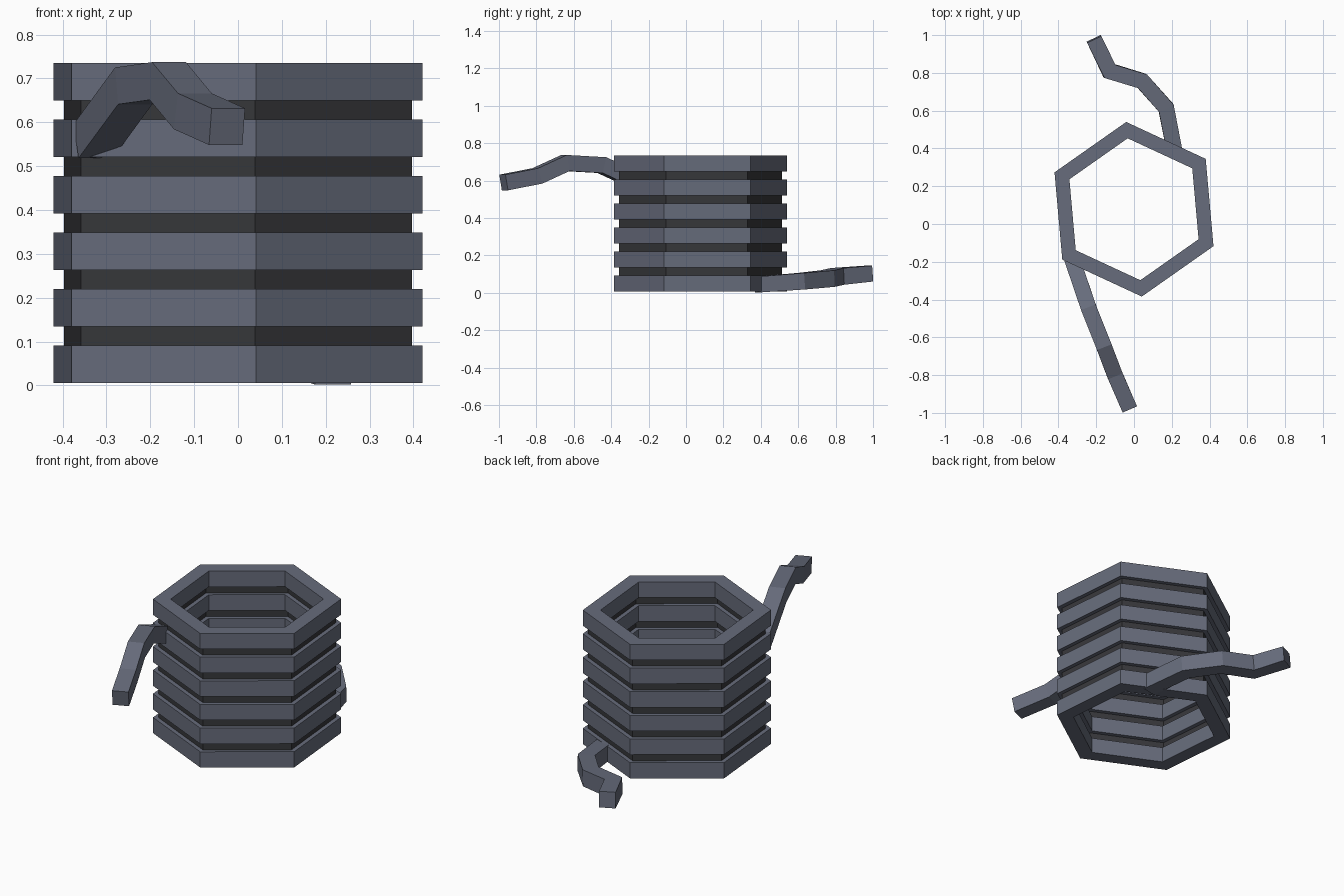
import bpy, bmesh, math
from mathutils import Vector

if "Cube" in bpy.data.objects:
    bpy.data.objects.remove(bpy.data.objects["Cube"])


def material(name, rgb):
    m = bpy.data.materials.new(name)
    m.diffuse_color = (*rgb, 1)
    m.use_nodes = True
    m.node_tree.nodes["Principled BSDF"].inputs["Base Color"].default_value = m.diffuse_color
    return m


ROPE = material("slate grey", (0.135, 0.15, 0.20))
DARK = material("charcoal", (0.038, 0.039, 0.043))
CENTRE = Vector((0, 0.078, 0))
TURN = math.radians(35.1)


def finish(name, bm, mat):
    bmesh.ops.recalc_face_normals(bm, faces=bm.faces)
    me = bpy.data.meshes.new(name)
    bm.to_mesh(me)
    bm.free()
    me.materials.append(mat)
    ob = bpy.data.objects.new(name, me)
    bpy.context.collection.objects.link(ob)
    return ob


def hex_ring(name, r_in, r_out, z0, z1, mat):
    """Six-sided tube with a rectangular section."""
    bm = bmesh.new()
    sections = []
    for i in range(6):
        a = TURN + i * math.pi / 3
        d = Vector((math.cos(a), math.sin(a), 0))
        sections.append([bm.verts.new(CENTRE + d * r + Vector((0, 0, z)))
                         for r, z in ((r_in, z0), (r_out, z0), (r_out, z1), (r_in, z1))])
    for i in range(6):
        a, b = sections[i], sections[(i + 1) % 6]
        for k in range(4):
            bm.faces.new((a[k], b[k], b[(k + 1) % 4], a[(k + 1) % 4]))
    return finish(name, bm, mat)


def rope_tail(name, points, w, h, mat):
    """Square rope swept along points with mitred joints."""
    pts = [Vector(p) for p in points]
    bm = bmesh.new()
    rows = []
    for i, p in enumerate(pts):
        t0 = (p - pts[i - 1]).normalized() if i else (pts[1] - p).normalized()
        t1 = (pts[i + 1] - p).normalized() if i < len(pts) - 1 else t0
        t = (t0 + t1).normalized()
        side = t.cross(Vector((0, 0, 1))).normalized()
        up = side.cross(t)
        mitre = 1 / max(t.dot(t0), 0.7)
        flat0, flat = Vector((t0.x, t0.y)).normalized(), Vector((t.x, t.y)).normalized()
        ws = w / 2 / max(flat0.dot(flat), 0.7)
        hs = h / 2 * min(mitre, 1.05)
        rows.append([bm.verts.new(p + side * x * ws + up * y * hs)
                     for x, y in ((-1, -1), (1, -1), (1, 1), (-1, 1))])
    for a, b in zip(rows, rows[1:]):
        for k in range(4):
            bm.faces.new((a[k], b[k], b[(k + 1) % 4], a[(k + 1) % 4]))
    bm.faces.new(rows[0])
    bm.faces.new(rows[-1])
    return finish(name, bm, mat)


# Stacked rope coils, with dark recessed bands filling the gaps
for i in range(6):
    z = 0.006 + i * 0.1288
    hex_ring(f"coil_{i + 1}", 0.377, 0.464, z, z + 0.0855, ROPE)
    if i < 5:
        hex_ring(f"gap_band_{i + 1}", 0.403, 0.438, z + 0.075, z + 0.139, DARK)

# Loose rope ends: upper one at the front, lower one at the back
rope_tail("upper_rope_end", [(-0.33, -0.18, 0.557), (-0.238, -0.45, 0.683),
                             (-0.16, -0.645, 0.694), (-0.103, -0.795, 0.625),
                             (-0.025, -0.975, 0.59)], 0.083, 0.085, ROPE)
rope_tail("lower_rope_end", [(0.217, 0.375, 0.044), (0.17, 0.615, 0.062),
                             (0.043, 0.757, 0.076), (-0.13, 0.81, 0.088),
                             (-0.212, 0.98, 0.103)], 0.083, 0.085, ROPE)
